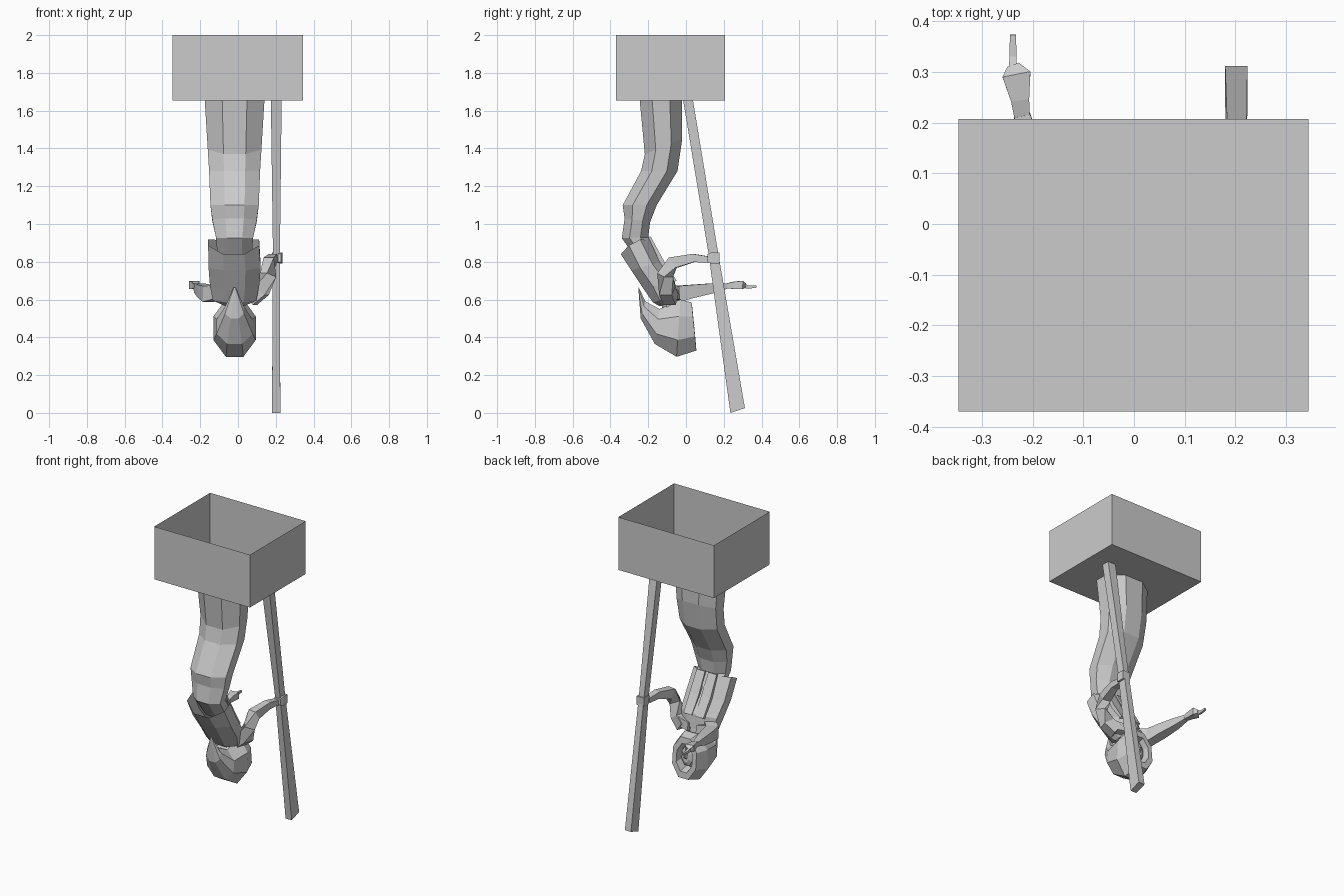
import bpy, bmesh, math
from mathutils import Vector


def finish(name, bm, solid=True):
    if solid:
        bmesh.ops.recalc_face_normals(bm, faces=bm.faces)
    me = bpy.data.meshes.new(name)
    bm.to_mesh(me)
    bm.free()
    ob = bpy.data.objects.new(name, me)
    bpy.context.collection.objects.link(ob)
    return ob


def skin(name, rings, cap0=True, cap1=True):
    bm = bmesh.new()
    vs = [[bm.verts.new(p) for p in r] for r in rings]
    n = len(rings[0])
    for a, b in zip(vs, vs[1:]):
        for i in range(n):
            j = (i + 1) % n
            bm.faces.new((a[i], a[j], b[j], b[i]))
    if cap0:
        bm.faces.new(vs[0][::-1])
    if cap1:
        bm.faces.new(vs[-1])
    return finish(name, bm)


def ring(y0, z0, y1, z1, hx, cx=-0.018, n=8, peak=0.0):
    """Flat-sided ring spanning (y0,z0)-(y1,z1) in profile, hx wide each way."""
    pts = []
    k = 1 / math.cos(math.pi / n)
    for i in range(n):
        a = 2 * math.pi * (i + 0.5) / n
        t = (math.sin(a) * k + 1) / 2 if n > 2 else 0
        t = (math.sin(a) / math.cos(math.pi / n) + 1) / 2
        x = math.cos(a) * k
        pts.append((cx + hx * x, y0 + (y1 - y0) * t,
                    z0 + (z1 - z0) * t + peak * (abs(x) > 0.9)))
    return pts


def limb(name, path):
    """Four-sided limb; path rows are (x, y, z, half width, half height)."""
    rings = []
    for i, (x, y, z, w, h) in enumerate(path):
        a = Vector(path[max(i - 1, 0)][:3])
        b = Vector(path[min(i + 1, len(path) - 1)][:3])
        d = (b - a).normalized()
        u = d.cross(Vector((0, 0, 1))).normalized()
        v = u.cross(d)
        c = Vector((x, y, z))
        rings.append([c + u * w * s + v * h * t
                      for s, t in ((-1, -1), (1, -1), (1, 1), (-1, 1))])
    return skin(name, rings)


def quad_ring(x0, x1, y0, y1, z0, z1):
    return [(x0, y0, z0), (x1, y0, z0), (x1, y1, z1), (x0, y1, z1)]


# plinth, an open-ended box
skin("plinth", [quad_ring(-.347, .345, -.37, .207, 1.655, 1.655),
                quad_ring(-.347, .345, -.37, .207, 2, 2)], True, False)

# tapered staff
skin("staff", [quad_ring(.174, .231, -.015, .037, 1.655, 1.655),
               quad_ring(.185, .222, .118, .168, .85, .86),
               quad_ring(.180, .224, .235, .312, .0, .025)])

# long robe
skin("robe", [ring(-.245, 1.655, -.02, 1.655, .158),
              ring(-.218, 1.37, -.02, 1.45, .142),
              ring(-.238, 1.28, -.045, 1.28, .135),
              ring(-.335, 1.10, -.155, 1.10, .128),
              ring(-.325, 1.03, -.19, 1.01, .118),
              ring(-.34, .925, -.20, .93, .098),
              ring(-.25, .80, -.15, .85, .09)])

# tunic with a flared open hem
skin("tunic", [ring(-.345, .84, -.20, .915, .135, -.023, peak=.025),
               ring(-.29, .755, -.13, .80, .138),
               ring(-.22, .65, -.06, .71, .130),
               ring(-.175, .585, -.05, .62, .115),
               ring(-.14, .565, -.075, .58, .06)], False, True)

# tunic front panels
for i, x in enumerate((-.06, .024)):
    skin("front_panel_%d" % i, [
        quad_ring(x - .03, x + .03, -.20, -.188, .93, .935),
        quad_ring(x - .033, x + .033, -.14, -.12, .80, .81),
        quad_ring(x - .03, x + .03, -.07, -.05, .69, .70)])

# neck
skin("neck", [ring(-.13, .60, -.05, .62, .05),
              ring(-.12, .48, -.03, .50, .05)])

# hood, swept from the pointed tail round to the folded opening
skin("hood", [ring(-.252, .655, -.25, .665, .006),
              ring(-.24, .50, -.215, .59, .05),
              ring(-.165, .365, -.14, .55, .095),
              ring(-.05, .297, -.03, .60, .112),
              ring(.055, .33, .03, .585, .085),
              ring(.052, .37, .035, .545, .056),
              ring(-.01, .385, -.02, .53, .05)])

# face inside the hood
skin("face", [ring(-.02, .38, -.02, .53, .05),
              ring(.018, .40, .012, .52, .038),
              ring(.03, .425, .022, .50, .018)])
skin("nose", [quad_ring(-.028, -.008, .02, .02, .44, .485),
              quad_ring(-.021, -.015, .046, .03, .465, .48)])

# pointed shoulder collar on both sides
for s in (-1, 1):
    c = -.018
    skin("collar_left" if s < 0 else "collar_right", [
        [(c + s * .02, -.15, .575), (c + s * .03, -.03, .60),
         (c + s * .03, -.04, .65), (c + s * .02, -.16, .61)],
        [(c + s * .115, -.13, .60), (c + s * .12, -.06, .60),
         (c + s * .12, -.06, .66), (c + s * .115, -.13, .66)]])

# arm holding the staff
limb("staff_arm", [(.07, -.08, .60, .035, .035), (.125, -.10, .645, .035, .035),
                   (.160, -.11, .73, .030, .032), (.165, -.07, .795, .028, .032),
                   (.185, .04, .82, .022, .022), (.195, .12, .812, .018, .016)])
limb("staff_hand", [(.205, .115, .82, .022, .02), (.207, .135, .82, .028, .03),
                    (.207, .178, .82, .026, .028)])

# outstretched arm with a pointing finger
limb("pointing_arm", [(-.10, -.10, .64, .035, .035), (-.155, -.05, .63, .036, .042),
                      (-.18, .04, .645, .034, .034), (-.205, .14, .66, .026, .026),
                      (-.221, .215, .672, .016, .014)])
limb("pointing_hand", [(-.221, .21, .672, .015, .012), (-.225, .245, .675, .018, .018),
                       (-.232, .295, .677, .028, .022), (-.238, .312, .673, .012, .012)])
limb("finger", [(-.239, .30, .675, .008, .012), (-.239, .33, .666, .007, .009),
                (-.239, .374, .669, .006, .006)])
